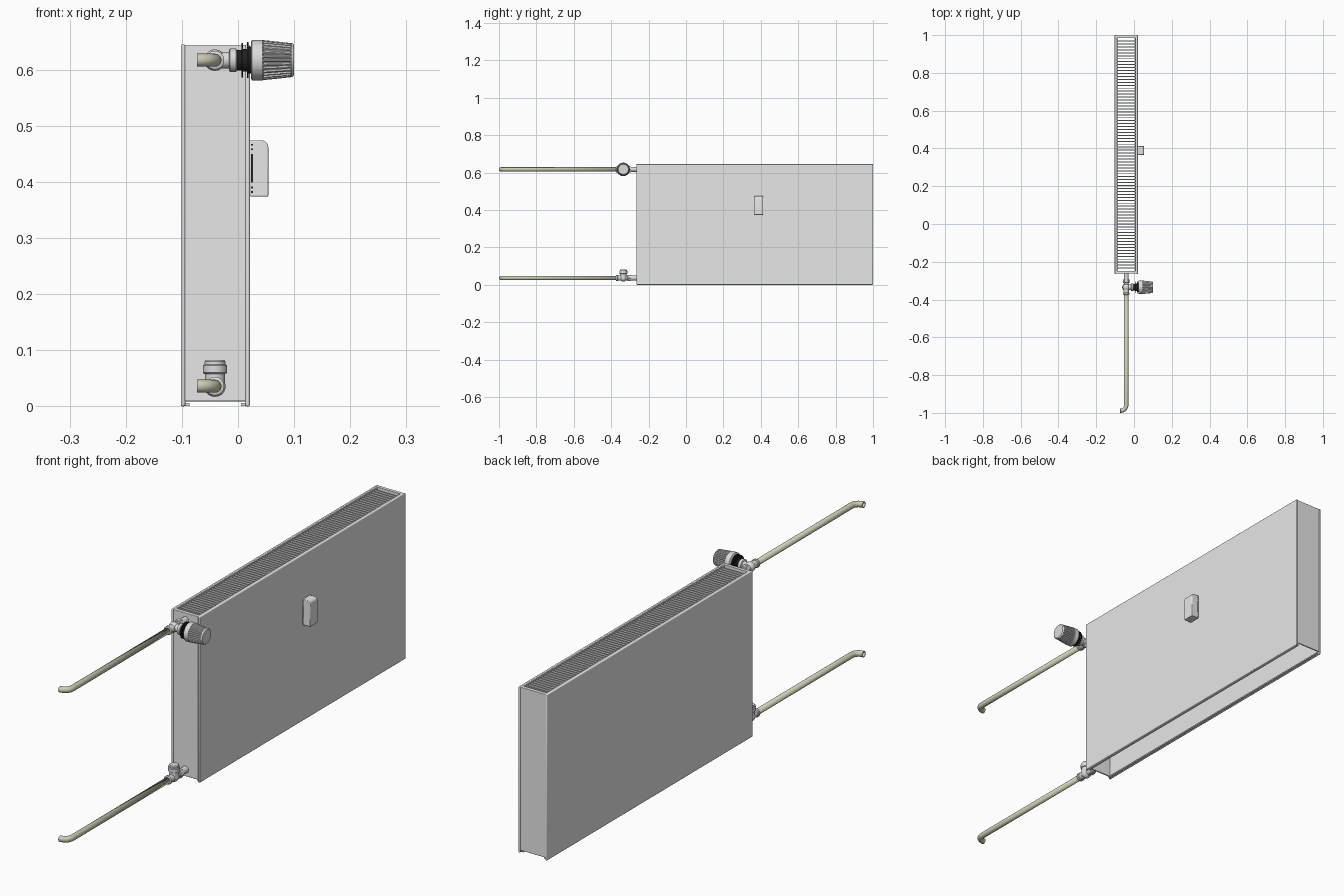
import bpy, bmesh, math
from mathutils import Vector

if "Cube" in bpy.data.objects:
    bpy.data.objects.remove(bpy.data.objects["Cube"])


def material(name, rgb):
    m = bpy.data.materials.new(name)
    m.diffuse_color = (*rgb, 1)
    m.use_nodes = True
    m.node_tree.nodes["Principled BSDF"].inputs["Base Color"].default_value = m.diffuse_color
    return m


WHITE = material("white enamel", (0.8, 0.8, 0.8))
METAL = material("light fitting grey", (0.72, 0.72, 0.72))
PIPE = material("beige pipe", (0.62, 0.61, 0.46))
BLACK = material("black plastic", (0.015, 0.015, 0.015))


def finish(name, bm, mat, angle=35):
    bmesh.ops.recalc_face_normals(bm, faces=bm.faces)
    me = bpy.data.meshes.new(name)
    bm.to_mesh(me)
    bm.free()
    me.materials.append(mat)
    me.shade_smooth()
    me.set_sharp_from_angle(angle=math.radians(angle))
    ob = bpy.data.objects.new(name, me)
    bpy.context.collection.objects.link(ob)
    return ob


def add_box(bm, lo, hi):
    lo, hi = Vector(lo), Vector(hi)
    for v in bmesh.ops.create_cube(bm, size=1)["verts"]:
        v.co = Vector(v.co[i] * (hi[i] - lo[i]) + (lo[i] + hi[i]) / 2 for i in range(3))


def box(name, lo, hi, mat, bevel=0.0, segments=3):
    bm = bmesh.new()
    add_box(bm, lo, hi)
    ob = finish(name, bm, mat)
    if bevel:
        mod = ob.modifiers.new("rounded", 'BEVEL')
        mod.width, mod.segments = bevel, segments
    return ob


def lathe(name, profile, origin, axis, mat, segs=32, angle=35):
    """Profile rows are (distance along axis, radius, optional groove depth)."""
    rot = Vector((0, 0, 1)).rotation_difference(Vector(axis))
    bm = bmesh.new()
    rings = []
    for row in profile:
        groove = row[2] if len(row) > 2 else 0
        ring = []
        for i in range(segs):
            a = 2 * math.pi * i / segs
            r = row[1] - (groove if i % 4 < 2 else 0)
            co = Vector((r * math.cos(a), r * math.sin(a), row[0]))
            ring.append(bm.verts.new(Vector(origin) + rot @ co))
        rings.append(ring)
    for a, b in zip(rings, rings[1:]):
        for i in range(segs):
            j = (i + 1) % segs
            bm.faces.new((a[i], a[j], b[j], b[i]))
    bm.faces.new(rings[0])
    bm.faces.new(rings[-1])
    return finish(name, bm, mat, angle)


# ---- radiator casing: hollow, open below, slatted on top
X0, X1, Y0, Y1, H = -0.102, 0.021, -0.265, 1.0, 0.645
box("front_panel", (X1 - 0.008, Y0, 0), (X1, Y1, H), WHITE, 0.003)
box("back_panel", (X0, Y0, 0), (X0 + 0.008, Y1, H), WHITE, 0.003)
box("front_lip", (X1 - 0.016, Y0 + 0.008, 0.001), (X1 - 0.007, Y1 - 0.008, 0.006), WHITE)
box("back_lip", (X0 + 0.007, Y0 + 0.008, 0.001), (X0 + 0.016, Y1 - 0.008, 0.006), WHITE)
for name, y in (("near_side_cover", Y0 + 0.002), ("far_side_cover", Y1 - 0.008)):
    box(name, (X0 + 0.002, y, 0.009), (X1 - 0.002, y + 0.006, H - 0.001), WHITE, 0.002)

# top rim
bm = bmesh.new()
for lo, hi in (((X0 + 0.004, Y0 + 0.004), (X0 + 0.013, Y1 - 0.004)),
               ((X1 - 0.013, Y0 + 0.004), (X1 - 0.004, Y1 - 0.004)),
               ((X0 + 0.004, Y0 + 0.004), (X1 - 0.004, Y0 + 0.016)),
               ((X0 + 0.004, Y1 - 0.016), (X1 - 0.004, Y1 - 0.004))):
    add_box(bm, (*lo, H - 0.014), (*hi, H - 0.001))
finish("top_rim", bm, WHITE)

# grille slats
bm = bmesh.new()
count = 79
pitch = (Y1 - Y0 - 0.032) / count
for i in range(1, count):
    y = Y0 + 0.016 + i * pitch
    add_box(bm, (X0 + 0.012, y - 0.0025, H - 0.014), (X1 - 0.012, y + 0.0025, H - 0.005))
finish("grille_slats", bm, WHITE)

# ---- heat meter on the front panel
SY, SZ0, SZ1 = 0.389, 0.374, 0.474
bm = bmesh.new()
add_box(bm, (X1, SY - 0.023, SZ0), (0.054, SY + 0.023, SZ1))
top = [e for e in bm.edges if all(v.co.x > 0.05 and v.co.z > 0.47 for v in e.verts)]
bmesh.ops.bevel(bm, geom=top, offset=0.012, segments=5, profile=0.5, affect='EDGES')
meter = finish("heat_meter", bm, WHITE)
mod = meter.modifiers.new("rounded", 'BEVEL')
mod.width, mod.segments, mod.limit_method = 0.002, 2, 'ANGLE'
bm = bmesh.new()
for s in (-1, 1):
    ya, yb = sorted((SY + s * 0.0225, SY + s * 0.0235))
    add_box(bm, (0.0235, ya, 0.399), (0.0265, yb, 0.450))
    for z in (0.382, 0.390, 0.458, 0.466):
        add_box(bm, (0.0235, ya, z - 0.0015), (0.0265, yb, z + 0.0015))
finish("meter_vents", bm, BLACK)

# ---- pipes and valves
PX, VY, R = -0.041, -0.335, 0.0115
ZT, ZB = 0.617, 0.036


def pipe(name, z):
    """Straight run along y, then a quarter bend towards -x."""
    bend, end = 0.03, -1 + R
    path = [(PX, VY - 0.02, 0), (PX, end + bend, 0)]
    path += [(PX - bend + bend * math.cos(t), end + bend - bend * math.sin(t), t)
             for t in (math.pi / 2 * k / 10 for k in range(1, 11))]
    path.append((-0.073, end, math.pi / 2))
    bm = bmesh.new()
    rings = []
    for x, y, t in path:
        side = Vector((math.cos(t), -math.sin(t), 0))
        rings.append([bm.verts.new(Vector((x, y, z)) + R * (math.cos(a) * side + Vector((0, 0, math.sin(a)))))
                      for a in (2 * math.pi * k / 24 for k in range(24))])
    for a, b in zip(rings, rings[1:]):
        for i in range(24):
            j = (i + 1) % 24
            bm.faces.new((a[i], a[j], b[j], b[i]))
    ob = finish(name, bm, PIPE)
    mod = ob.modifiers.new("wall", 'SOLIDIFY')
    mod.thickness, mod.offset = 0.002, -1


def valve_body(prefix, z):
    """Rounded body with a nut on each side and a tail into the radiator."""
    o = (PX, VY, z)
    ball = [(0.019 * math.sin(t), 0.019 * math.cos(t))
            for t in (math.pi * (k - 6) / 14 for k in range(13))]
    lathe(prefix + "_valve_body", ball, o, (0, 1, 0), METAL)
    lathe(prefix + "_pipe_socket", [(0.01, 0.014), (0.028, 0.014), (0.030, 0.0165),
                                    (0.038, 0.0165), (0.040, 0.013)], o, (0, -1, 0), METAL)
    lathe(prefix + "_tail", [(0.0, 0.013), (0.073, 0.013)], o, (0, 1, 0), METAL)
    lathe(prefix + "_union_nut", [(0.022, 0.015), (0.024, 0.018), (0.040, 0.018), (0.042, 0.015)],
          o, (0, 1, 0), METAL, 6, 20)


for prefix, z in (("upper", ZT), ("lower", ZB)):
    pipe(prefix + "_pipe", z)
    valve_body(prefix, z)

# thermostat valve, pointing towards +x
o = (0, VY, ZT)
X = (1, 0, 0)
lathe("thermostat_neck", [(PX, 0.014), (-0.014, 0.015)], o, X, METAL)
lathe("thermostat_nut", [(-0.016, 0.018), (-0.014, 0.021), (-0.004, 0.021), (-0.002, 0.019)], o, X, METAL)
lathe("thermostat_collar", [(-0.003, 0.018), (0.006, 0.018), (0.006, 0.031), (0.009, 0.031),
                            (0.009, 0.020), (0.016, 0.020), (0.016, 0.032), (0.019, 0.032),
                            (0.019, 0.024), (0.024, 0.024)], o, X, BLACK)
lathe("thermostat_head", [(0.023, 0.033), (0.025, 0.036), (0.044, 0.036), (0.045, 0.0358, 0.0025),
                          (0.094, 0.0305, 0.0025), (0.095, 0.0304), (0.097, 0.030), (0.1, 0.027)],
      o, X, METAL, 120)

# lockshield cap, pointing up
o = (PX, VY, 0)
Z = (0, 0, 1)
lathe("lockshield_neck", [(ZB, 0.018), (0.06, 0.018)], o, Z, METAL)
lathe("lockshield_cap", [(0.058, 0.019), (0.060, 0.0215), (0.073, 0.0215), (0.075, 0.0185),
                         (0.080, 0.0185), (0.083, 0.016)], o, Z, METAL)
